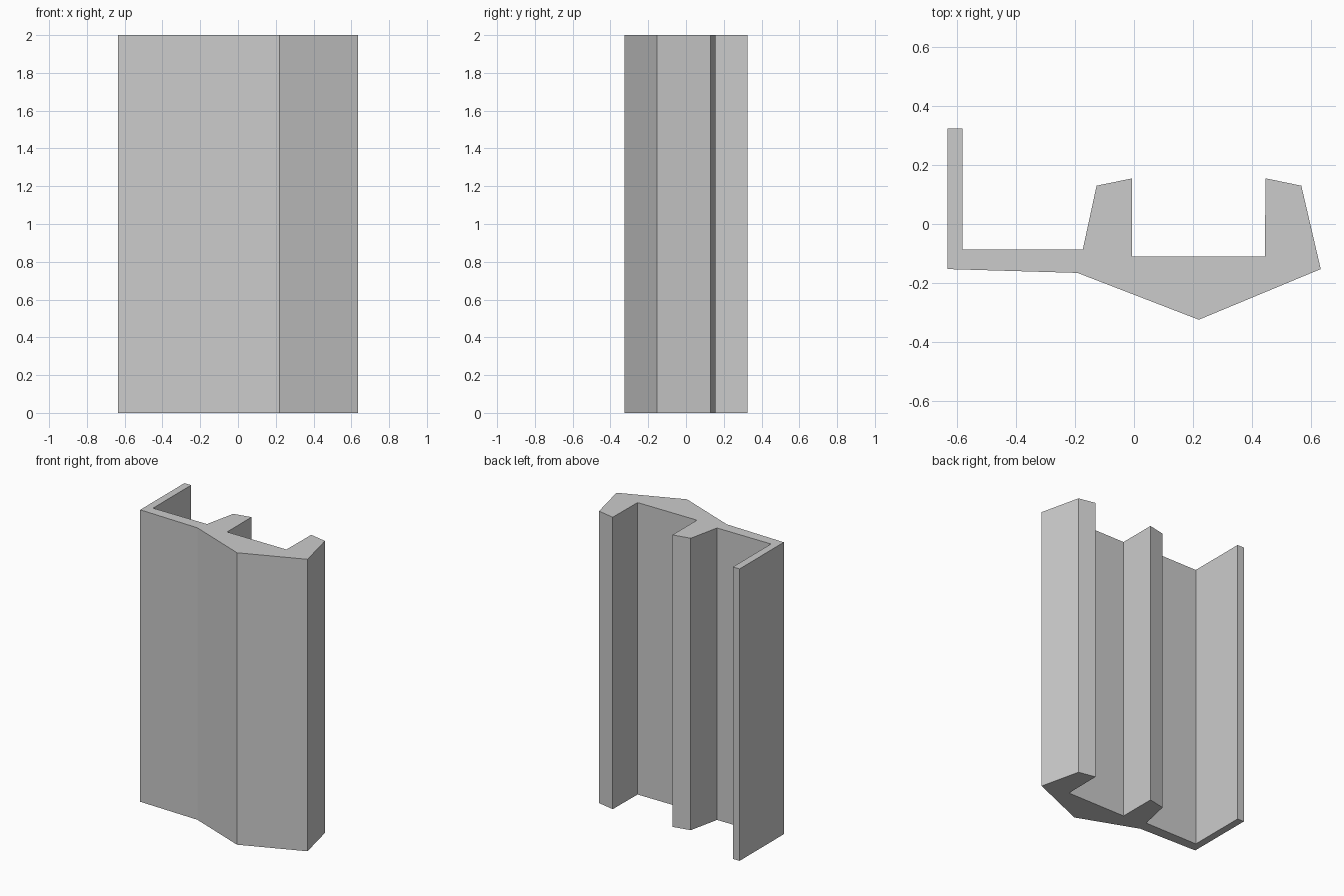
import bpy
import bmesh

if "Cube" in bpy.data.objects:
    bpy.data.objects.remove(bpy.data.objects["Cube"])

HEIGHT = 2.0

# Cross-section seen from above, counter-clockwise
profile = [
    (-0.634, -0.153), (-0.192, -0.166), (0.22, -0.325), (0.634, -0.153),  # outer front face
    (0.568, 0.130), (0.447, 0.155), (0.444, -0.110),                      # right jaw
    (-0.006, -0.110), (-0.006, 0.155), (-0.127, 0.130), (-0.174, -0.087), # left jaw
    (-0.583, -0.087), (-0.583, 0.325), (-0.634, 0.325),                   # thin side flange
]


def extrude_profile(name, points, height):
    bm = bmesh.new()
    base = bm.faces.new([bm.verts.new((x, y, 0)) for x, y in points])
    result = bmesh.ops.extrude_face_region(bm, geom=[base], use_keep_orig=True)
    top = [g for g in result["geom"] if isinstance(g, bmesh.types.BMVert)]
    bmesh.ops.translate(bm, verts=top, vec=(0, 0, height))
    bmesh.ops.recalc_face_normals(bm, faces=bm.faces)
    mesh = bpy.data.meshes.new(name)
    bm.to_mesh(mesh)
    bm.free()
    obj = bpy.data.objects.new(name, mesh)
    bpy.context.collection.objects.link(obj)
    return obj


# Extruded channel section
extrude_profile("channel_extrusion", profile, HEIGHT)
